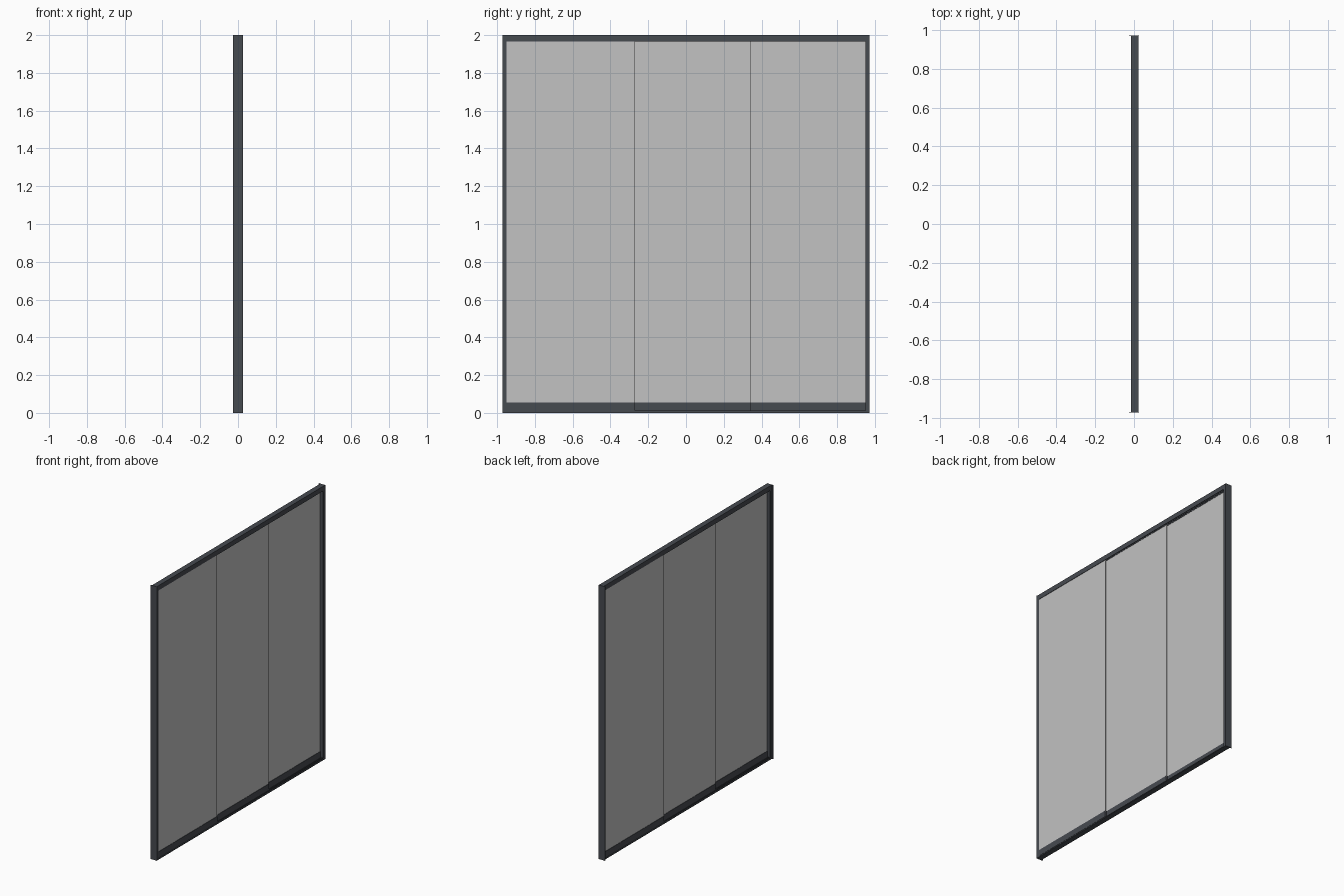
import bpy, bmesh

if "Cube" in bpy.data.objects:
    bpy.data.objects.remove(bpy.data.objects["Cube"])


def material(name, rgb):
    m = bpy.data.materials.new(name)
    m.diffuse_color = (*rgb, 1.0)
    m.use_nodes = True
    m.node_tree.nodes["Principled BSDF"].inputs["Base Color"].default_value = m.diffuse_color
    return m


FRAME = material("dark grey metal", (0.062, 0.069, 0.081))
GLASS = material("grey glass", (0.54, 0.54, 0.54))


def boxes(name, mat, spans):
    """One object made from boxes given as (x0, x1, y0, y1, z0, z1)."""
    bm = bmesh.new()
    for x0, x1, y0, y1, z0, z1 in spans:
        made = bmesh.ops.create_cube(bm, size=1.0)
        for v in made["verts"]:
            v.co = (x1 if v.co.x > 0 else x0,
                    y1 if v.co.y > 0 else y0,
                    z1 if v.co.z > 0 else z0)
    me = bpy.data.meshes.new(name)
    bm.to_mesh(me)
    bm.free()
    me.materials.append(mat)
    ob = bpy.data.objects.new(name, me)
    bpy.context.collection.objects.link(ob)
    return ob


END = 0.972            # half width of the whole door
XB, XF = -0.015, 0.024  # back and front of the frame body
LIP = 0.003
TRACKS = (0.0165, 0.0045, -0.0075)  # one track per panel, front to back

# Side jambs: wide end plate with a channel facing inwards
for name, s in (("left_jamb", -1), ("right_jamb", 1)):
    def side(a, b):
        return tuple(sorted((s * a, s * b)))
    boxes(name, FRAME, [
        (-0.026, 0.026, *side(END - 0.004, END), 0, 2),
        (XB, XF, *side(0.961, END - 0.004), 0, 2),
        (XB, XB + LIP, *side(0.949, 0.961), 0, 2),
        (XF - LIP, XF, *side(0.949, 0.961), 0, 2),
    ])

# Head rail: channel open downwards, with fins between the tracks
fins = [((a + b) / 2 - 0.001, (a + b) / 2 + 0.001)
        for a, b in zip(TRACKS, TRACKS[1:])]
lips = [(XB, XB + LIP), (XF - LIP, XF)]
boxes("head_rail", FRAME,
      [(XB, XF, -0.968, 0.968, 1.988, 2.0)]
      + [(a, b, -0.968, 0.968, 1.965, 1.988) for a, b in fins + lips])

# Floor track: flat sill with a running rib for each panel
boxes("floor_track", FRAME,
      [(XB, XF, -0.968, 0.968, 0, 0.006)]
      + [(x - 0.0015, x + 0.0015, -0.968, 0.968, 0.006, 0.012) for x in TRACKS])

# Three overlapping sliding panels, each with a bottom rail
for i, (x, y0, y1) in enumerate(zip(TRACKS, (-0.955, -0.342, 0.27),
                                    (-0.27, 0.342, 0.955))):
    boxes(f"glass_panel_{i + 1}", GLASS,
          [(x - 0.0025, x + 0.0025, y0, y1, 0.05, 1.982)])
    boxes(f"panel_bottom_rail_{i + 1}", FRAME,
          [(x - 0.005, x + 0.005, y0, y1, 0.01, 0.055)])
